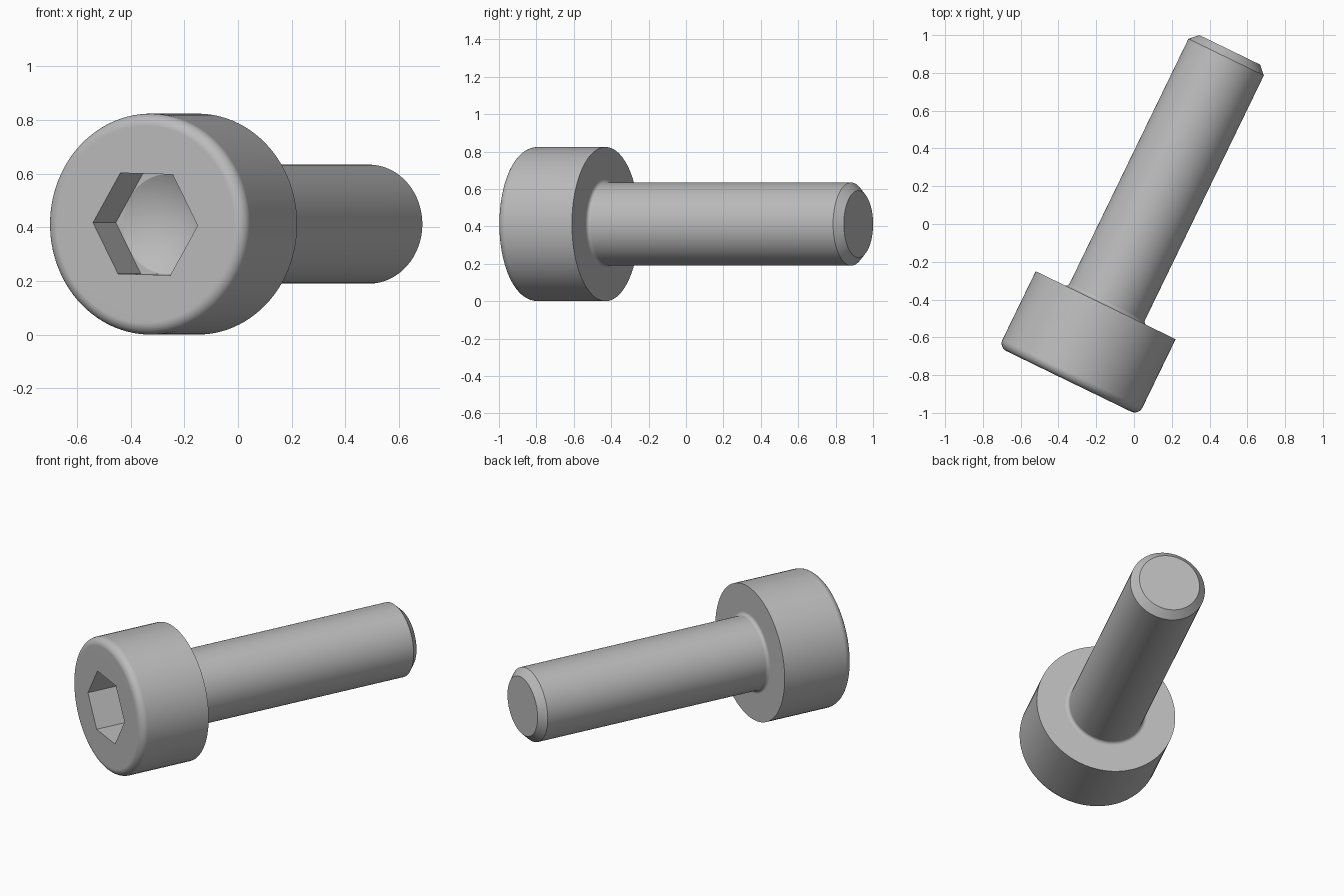
import bpy
import bmesh
from math import cos, sin, pi, radians
from mathutils import Matrix

default = bpy.data.objects.get("Cube")
if default:
    bpy.data.objects.remove(default, do_unlink=True)

SEGMENTS = 96
TWIST = radians(-1.5)        # slight roll about the screw axis
HEAD_R, HEAD_H, HEAD_ROUND = 0.412, 0.448, 0.045
SHANK_R, SHANK_L, CHAMFER = 0.222, 1.503, 0.043
HEX_R, HEX_DEPTH, DRILL_DEPTH = 0.217, 0.195, 0.305
NECK = 0.02

# One grey metal
steel = bpy.data.materials.new("grey steel")
steel.use_nodes = True
grey = (0.5, 0.5, 0.5, 1)
steel.diffuse_color = grey
steel.node_tree.nodes["Principled BSDF"].inputs["Base Color"].default_value = grey

# Screw axis: local +y runs from the head to the tip
placement = (Matrix.Translation((-0.15, -0.43, HEAD_R))
             @ Matrix.Rotation(radians(-25.9), 4, "Z"))


def circle(radius):
    return lambda a: radius


def hexagon(radius):
    return lambda a: radius * cos(pi / 6) / cos(a % (pi / 3) - pi / 6)


def arc(cy, cr, radius, start, end, steps=8):
    """Rounded part of a profile, as (position, shape) pairs."""
    angles = [start + (end - start) * i / steps for i in range(steps + 1)]
    return [(cy + radius * sin(a), circle(cr + radius * cos(a))) for a in angles]


def lathe(name, sections, apex=None):
    """Skin a row of cross-sections along y; the start closes in a point or a cap."""
    bm = bmesh.new()
    loops = []
    for y, shape in sections:
        loop = []
        for i in range(SEGMENTS):
            a = 2 * pi * i / SEGMENTS
            r = shape(a)
            loop.append(bm.verts.new((r * cos(a + TWIST), y, r * sin(a + TWIST))))
        loops.append(loop)
    for low, high in zip(loops, loops[1:]):
        for i in range(SEGMENTS):
            j = (i + 1) % SEGMENTS
            bm.faces.new((low[i], low[j], high[j], high[i]))
    if apex is None:
        bm.faces.new(loops[0])
    else:
        tip = bm.verts.new((0, apex, 0))
        for i in range(SEGMENTS):
            bm.faces.new((tip, loops[0][(i + 1) % SEGMENTS], loops[0][i]))
    bm.faces.new(loops[-1])
    bmesh.ops.recalc_face_normals(bm, faces=bm.faces)
    mesh = bpy.data.meshes.new(name)
    bm.to_mesh(mesh)
    bm.free()
    mesh.materials.append(steel)
    obj = bpy.data.objects.new(name, mesh)
    bpy.context.collection.objects.link(obj)
    obj.matrix_world = placement
    bpy.ops.object.select_all(action="DESELECT")
    obj.select_set(True)
    bpy.context.view_layer.objects.active = obj
    bpy.ops.object.shade_smooth_by_angle(angle=radians(28))
    normals = obj.modifiers.new("flat_face_normals", "WEIGHTED_NORMAL")
    normals.keep_sharp = True
    return obj


# Head: drilled cone, hexagonal socket, rounded front rim, flat underside
front = -HEAD_H
head = [(front + HEX_DEPTH, circle(HEX_R * cos(pi / 6) * 0.995)),
        (front + HEX_DEPTH, hexagon(HEX_R)),
        (front, hexagon(HEX_R))]
head += arc(front + HEAD_ROUND, HEAD_R - HEAD_ROUND, HEAD_ROUND, -pi / 2, 0)
head.append((0, circle(HEAD_R)))
lathe("socket_head", head, apex=front + DRILL_DEPTH)

# Shank: fillet under the head, plain cylinder, chamfered tip
shank = [(-0.02, circle(SHANK_R + NECK))]
shank += arc(NECK, SHANK_R + NECK, NECK, -pi / 2, -pi, steps=6)
shank += [(SHANK_L - CHAMFER, circle(SHANK_R)),
          (SHANK_L, circle(SHANK_R - CHAMFER))]
lathe("shank", shank)
